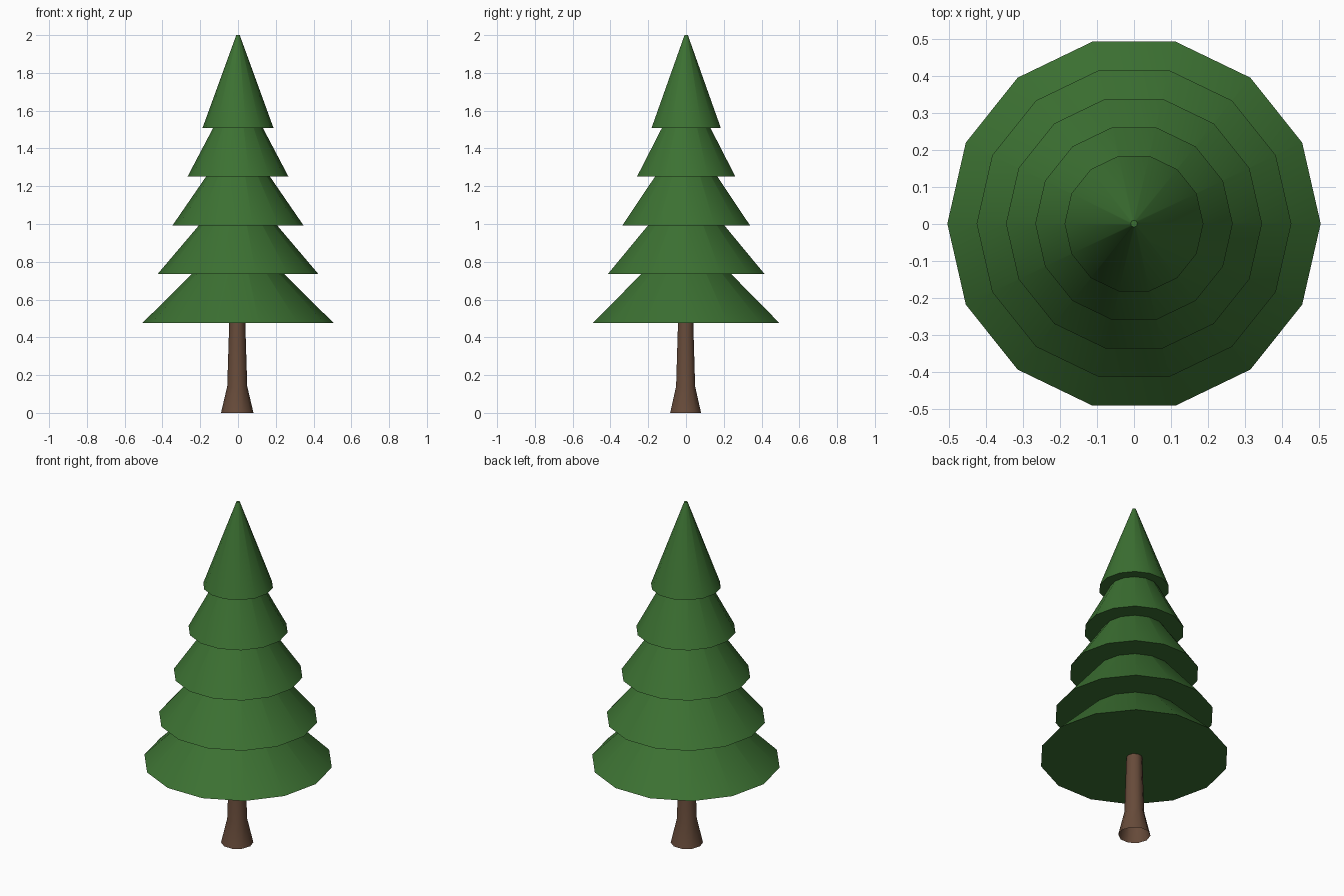
import bpy, bmesh, math

if "Cube" in bpy.data.objects:
    bpy.data.objects.remove(bpy.data.objects["Cube"])

def material(name, rgb):
    m = bpy.data.materials.new(name)
    m.diffuse_color = (*rgb, 1)
    m.use_nodes = True
    m.node_tree.nodes["Principled BSDF"].inputs["Base Color"].default_value = m.diffuse_color
    return m

green = material("pine_green", (0.045, 0.165, 0.032))
brown = material("bark_brown", (0.135, 0.07, 0.042))

def lathe(name, profile, sides, mat, centre=(0, 0), cap_bottom=True, cap_top=True):
    """Stack rings of (radius, z) into a smooth-sided object."""
    bm = bmesh.new()
    rings = []
    for r, z in profile:
        rings.append([bm.verts.new((centre[0] + r * math.cos(2 * math.pi * i / sides),
                                    centre[1] + r * math.sin(2 * math.pi * i / sides), z))
                      for i in range(sides)])
    for a, b in zip(rings, rings[1:]):
        for i in range(sides):
            j = (i + 1) % sides
            bm.faces.new((a[i], a[j], b[j], b[i])).smooth = True
    caps = []
    if cap_bottom:
        caps.append(bm.faces.new(rings[0][::-1]))
    if cap_top:
        caps.append(bm.faces.new(rings[-1]))
    # keep the cap rims sharp
    for f in caps:
        for e in f.edges:
            e.smooth = False
    me = bpy.data.meshes.new(name)
    bm.to_mesh(me)
    bm.free()
    me.materials.append(mat)
    ob = bpy.data.objects.new(name, me)
    bpy.context.collection.objects.link(ob)
    return ob

# trunk with flared foot
lathe("trunk", [(0.086, 0), (0.053, 0.14), (0.042, 0.49)], 10, brown,
      centre=(-0.004, -0.002), cap_bottom=False, cap_top=False)

# five overlapping foliage tiers
for k in range(5):
    z = 0.477 + 0.258 * k
    lathe(f"foliage_tier_{k + 1}", [(0.505 - 0.0793 * k, z), (0.009, z + 0.491)],
          14, green, centre=(0, 0.001))
